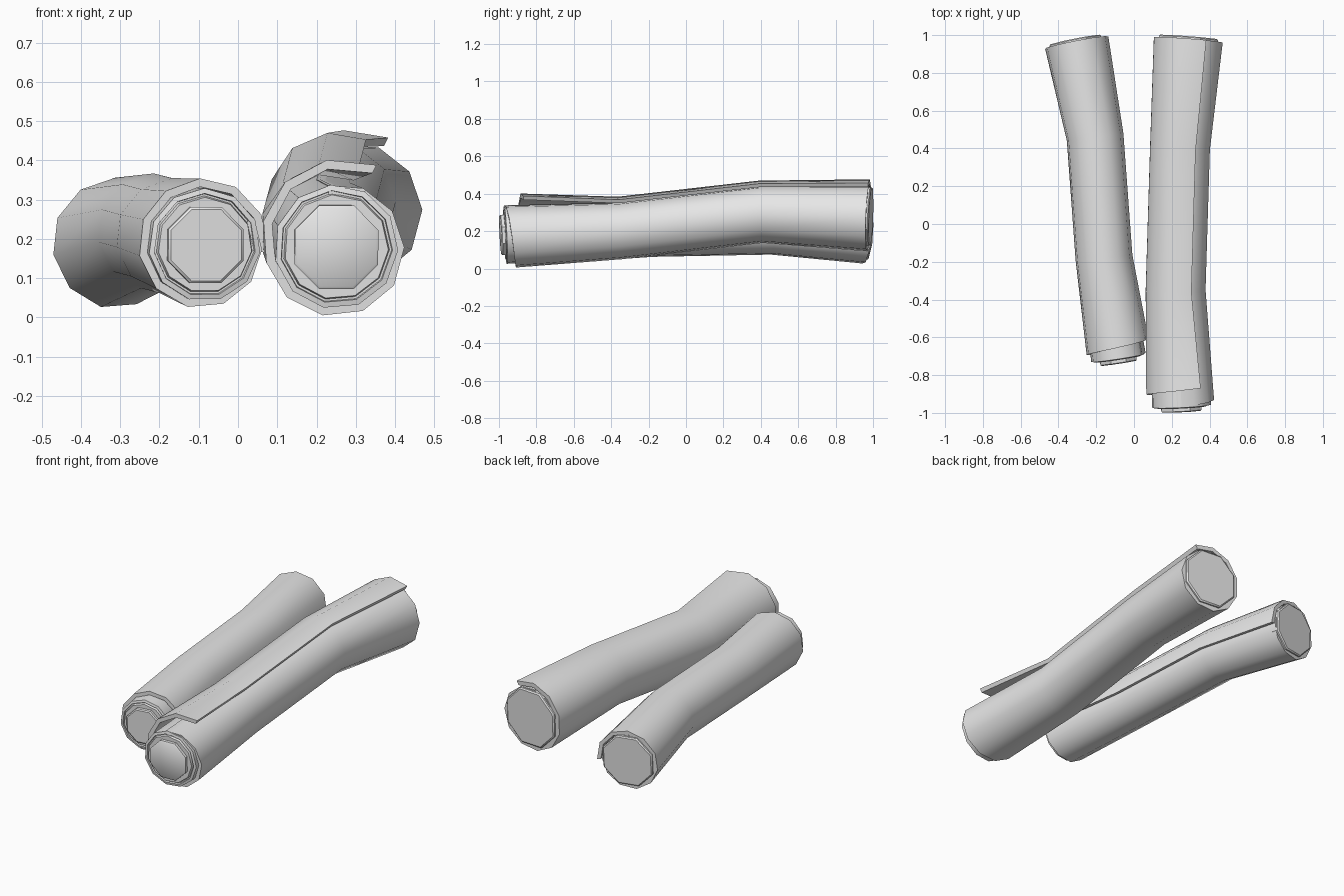
import bpy, bmesh, math
from mathutils import Vector

cube = bpy.data.objects.get("Cube")
if cube:
    bpy.data.objects.remove(cube)

grey = bpy.data.materials.new("plain_grey")
grey.use_nodes = True
grey.diffuse_color = (0.8, 0.8, 0.8, 1)
grey.node_tree.nodes["Principled BSDF"].inputs["Base Color"].default_value = (0.8, 0.8, 0.8, 1)


def loft(name, rings):
    """Skin a list of equal closed rings and cap both ends."""
    bm = bmesh.new()
    loops = [[bm.verts.new(p) for p in ring] for ring in rings]
    n = len(loops[0])
    for a, b in zip(loops, loops[1:]):
        for i in range(n):
            j = (i + 1) % n
            bm.faces.new((a[i], a[j], b[j], b[i]))
    bm.faces.new(loops[0])
    bm.faces.new(loops[-1])
    bmesh.ops.recalc_face_normals(bm, faces=bm.faces)
    mesh = bpy.data.meshes.new(name)
    bm.to_mesh(mesh)
    bm.free()
    obj = bpy.data.objects.new(name, mesh)
    bpy.context.collection.objects.link(obj)
    mesh.materials.append(grey)
    bpy.ops.object.select_all(action='DESELECT')
    bpy.context.view_layer.objects.active = obj
    obj.select_set(True)
    bpy.ops.object.shade_smooth_by_angle(angle=math.radians(38))
    return obj


def frames(path):
    """Centre, cross axes and tangent at every point of the path."""
    result = []
    for i, p in enumerate(path):
        t = (path[min(i + 1, len(path) - 1)] - path[max(i - 1, 0)]).normalized()
        u = Vector((1, 0, 0))
        u = (u - t * u.dot(t)).normalized()
        result.append((p, u, u.cross(t), t))
    return result


def place(frame, radius, degrees, shift=0.0):
    p, u, w, t = frame
    a = math.radians(degrees)
    return p + (u * math.cos(a) + w * math.sin(a)) * radius + t * shift


def circle(frame, radius, sides, start, shift=0.0):
    return [place(frame, radius, start + 360 * i / sides, shift) for i in range(sides)]


def spiral(frame, radius, seam, flare, slant):
    """Closed outline of a bark strip that overlaps itself at the seam."""
    outer, inner = [], []
    steps = 12
    for i in range(steps + 1):
        turn = 33 * i
        k = 1 + flare * max(0, 1 - turn / 130)
        k -= 0.12 * max(0, (turn - 270) / 126)
        shift = slant * (1 - i / steps)
        outer.append(place(frame, radius * k, seam + turn, shift))
        inner.append(place(frame, radius * (k - 0.13), seam + turn, shift))
    return outer + inner[::-1]


def stick(side, points, radii, flares, seam, slant):
    fr = frames([Vector(p) for p in points])
    first, last = fr[0], fr[-1]
    r0, r1 = radii[0], radii[-1]

    # Rolled bark, its front edge slanting back towards the free edge
    loft(side + "_bark", [spiral(f, r, seam, fl, slant if f is first else 0)
                          for f, r, fl in zip(fr, radii, flares)])

    # Wood core with a stepped front end
    steps = [(0.62, -0.006), (0.74, -0.006), (0.76, 0.008), (0.79, 0.008),
             (0.80, -0.003), (0.88, 0.0)]
    rings = [circle(first, r0 * k, 11, seam, s) for k, s in steps]
    rings += [circle(f, r * 0.88, 11, seam) for f, r in zip(fr[1:], radii[1:])]
    loft(side + "_core", rings)

    # Heartwood plugs standing out of both ends
    loft(side + "_front_plug", [circle(first, r0 * k, 8, 22, s) for k, s in
                                ((0.60, -0.027), (0.64, -0.022), (0.64, 0.03))])
    loft(side + "_back_plug", [circle(last, r1 * k, 8, 22, s) for k, s in
                               ((0.90, -0.03), (0.90, 0.008), (0.86, 0.014))])


stick("left_stick",
      [(0.25, -0.965, 0.18), (0.22, -0.35, 0.21), (0.243, 0.4, 0.297), (0.287, 0.975, 0.277)],
      [0.18, 0.163, 0.163, 0.188], [0.28, 0.10, 0.09, 0.09], 62, 0.10)

stick("right_stick",
      [(-0.085, -0.71, 0.185), (-0.165, -0.18, 0.205), (-0.212, 0.46, 0.217), (-0.31, 0.96, 0.187)],
      [0.164, 0.147, 0.147, 0.166], [0.08] * 4, -8, 0.08)
